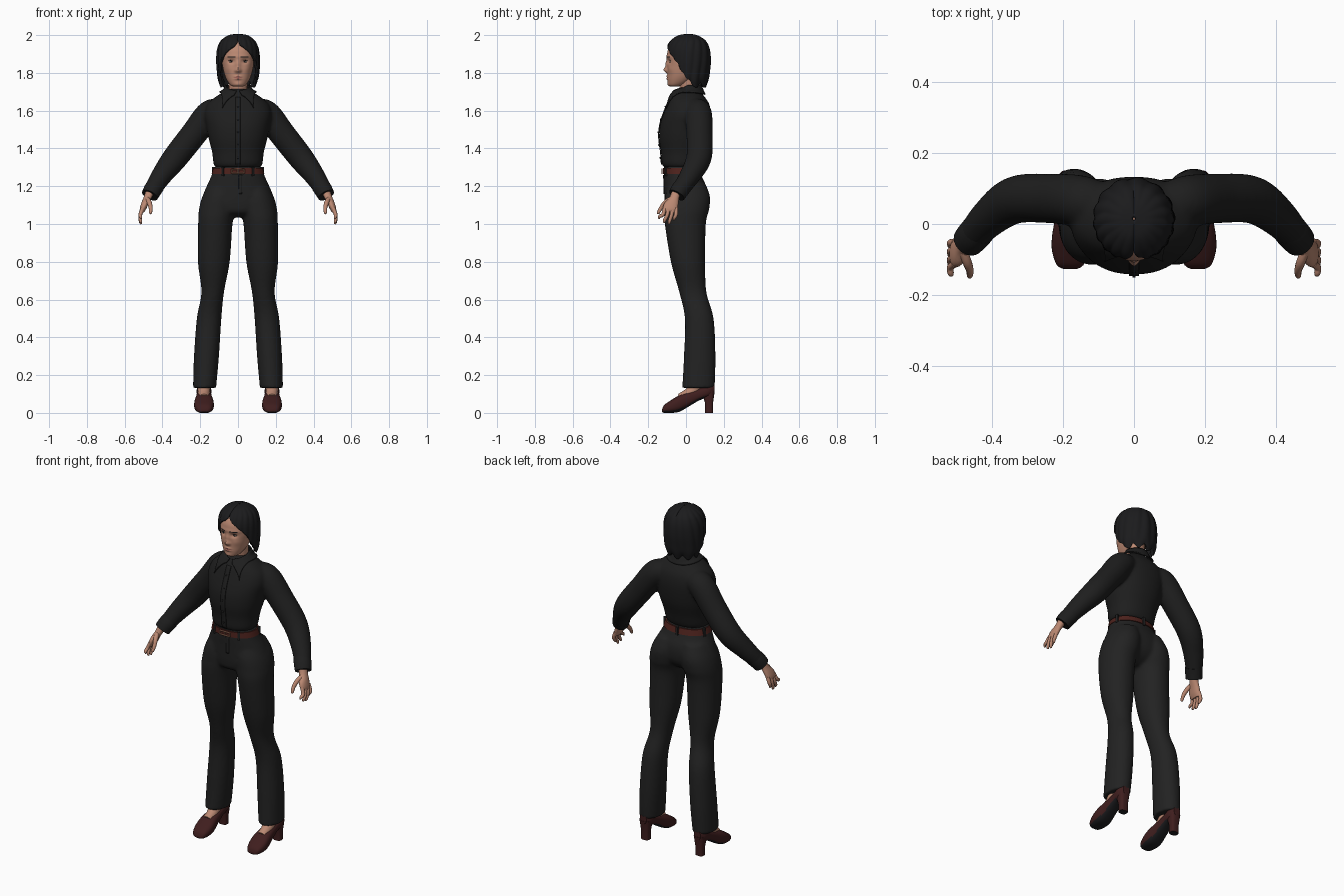
import bpy, bmesh, math
from mathutils import Vector
from mathutils.bvhtree import BVHTree

if "Cube" in bpy.data.objects:
    bpy.data.objects.remove(bpy.data.objects["Cube"])


def material(name, *rgb):
    m = bpy.data.materials.new(name)
    m.diffuse_color = (*rgb, 1)
    m.use_nodes = True
    m.node_tree.nodes["Principled BSDF"].inputs["Base Color"].default_value = m.diffuse_color
    return m


SKIN = material("skin", .50, .25, .17)
HAIR = material("hair_black", .011, .011, .012)
SHIRT = material("shirt_black", .013, .013, .013)
CLOTH = material("trouser_black", .016, .016, .016)
BELT = material("belt_brown", .075, .016, .012)
METAL = material("buckle_copper", .35, .16, .10)
SHOE = material("shoe_oxblood", .05, .013, .013)
SOLE = material("sole_dark", .012, .012, .014)
LIPS = material("lips", .38, .14, .11)
EYE = material("eye_white", .45, .38, .34)


def gauss(d, s):
    return math.exp(-(d / s) ** 2)


def spline(table, n):
    """Smooth samples through the rows of a table."""
    out, k = [], len(table) - 1
    for i in range(n):
        f = i / (n - 1) * k
        j = min(int(f), k - 1)
        t = f - j
        rows = (table[max(j - 1, 0)], table[j], table[j + 1], table[min(j + 2, k)])
        out.append([.5 * (2 * b + (c - a) * t + (2*a - 5*b + 4*c - d) * t * t
                    + (3*b - a - 3*c + d) * t ** 3) for a, b, c, d in zip(*rows)])
    return out


def ring(c, u, v, e=2, n=32):
    """Superellipse around c with half axes u and v."""
    pts = []
    for i in range(n):
        a = 2 * math.pi * i / n
        x, y = math.cos(a), math.sin(a)
        pts.append(Vector(c) + Vector(u) * math.copysign(abs(x) ** (2 / e), x)
                   + Vector(v) * math.copysign(abs(y) ** (2 / e), y))
    return pts


def mesh_object(name, verts, faces, mats, rule=None, angle=50):
    bm = bmesh.new()
    bv = [bm.verts.new(v) for v in verts]
    for f in faces:
        bm.faces.new([bv[i] for i in f])
    bmesh.ops.recalc_face_normals(bm, faces=bm.faces)
    bm.normal_update()
    if rule:
        for f in bm.faces:
            f.material_index = rule(f.calc_center_median(), f.normal)
    me = bpy.data.meshes.new(name)
    bm.to_mesh(me)
    bm.free()
    for m in mats:
        me.materials.append(m)
    me.shade_smooth()
    me.set_sharp_from_angle(angle=math.radians(angle))
    ob = bpy.data.objects.new(name, me)
    bpy.context.collection.objects.link(ob)
    return ob


def loft(name, rings, mats, rule=None, angle=50):
    n = len(rings[0])
    faces = [(r*n + i, r*n + (i+1) % n, (r+1)*n + (i+1) % n, (r+1)*n + i)
             for r in range(len(rings) - 1) for i in range(n)]
    faces += [tuple(range(n)), tuple(range((len(rings) - 1) * n, len(rings) * n))]
    return mesh_object(name, [p for r in rings for p in r], faces, mats, rule, angle)


def stack(table, n, s=1, e=2.2, seg=40):
    """Horizontal rings from rows of z, centre x, half width, front y, back y."""
    return [ring((s*cx, (yf+yb)/2, z), (w, 0, 0), (0, (yb-yf)/2, 0), e, seg)
            for z, cx, w, yf, yb in spline(table, n)]


def tube(table, n, s=1, seg=24):
    """Round rings along a path of x, y, z, radius."""
    rows = spline(table, n)
    pts = [Vector((s*r[0], r[1], r[2])) for r in rows]
    out = []
    for i, p in enumerate(pts):
        t = (pts[min(i+1, n-1)] - pts[max(i-1, 0)]).normalized()
        u = t.cross(Vector((0, 1, .1))).normalized()
        out.append(ring(p, u * rows[i][3], t.cross(u) * rows[i][3], 2, seg))
    return out


def patch(name, fn, nu, nv, mat, thick):
    """Thickened sheet from a function of u and v."""
    verts = [fn(i / nu, j / nv) for j in range(nv + 1) for i in range(nu + 1)]
    w = nu + 1
    faces = [(j*w+i, j*w+i+1, (j+1)*w+i+1, (j+1)*w+i) for j in range(nv) for i in range(nu)]
    ob = mesh_object(name, verts, faces, [mat], angle=60)
    mod = ob.modifiers.new("thickness", "SOLIDIFY")
    mod.thickness, mod.offset = thick, 0
    return ob


def fuse(parts, name, voxel):
    """Merge overlapping parts into one soft skin."""
    with bpy.context.temp_override(active_object=parts[0], object=parts[0],
                                   selected_editable_objects=parts, selected_objects=parts):
        bpy.ops.object.join()
    ob = parts[0]
    ob.name = name
    mod = ob.modifiers.new("fuse", "REMESH")
    mod.mode, mod.voxel_size, mod.use_smooth_shade = "VOXEL", voxel, True
    mod = ob.modifiers.new("soften", "SMOOTH")
    mod.factor, mod.iterations = .5, 5
    return ob


def surface(ob):
    return BVHTree.FromObject(ob, bpy.context.evaluated_depsgraph_get())


def front(tree, x, z, lift):
    hit = tree.ray_cast(Vector((x, -1, z)), Vector((0, 1, 0)))[0]
    return Vector((x, (hit.y if hit else -.06) - lift, z))


def ball(name, c, r, mat):
    rings = [ring((c[0], c[1], c[2] + r[2]*math.cos(t)), (r[0]*math.sin(t), 0, 0),
             (0, r[1]*math.sin(t), 0), 2, 16) for t in [.05 + 3.04*i/10 for i in range(11)]]
    return loft(name, rings, [mat])


# Shirt: torso and sleeves
torso = [(1.30, 0, .118, -.115, .065), (1.32, 0, .13, -.128, .078), (1.38, 0, .137, -.132, .095),
         (1.45, 0, .155, -.142, .118), (1.52, 0, .168, -.138, .13), (1.58, 0, .178, -.12, .133),
         (1.63, 0, .165, -.10, .125), (1.665, 0, .13, -.085, .105), (1.695, 0, .085, -.062, .08),
         (1.715, 0, .055, -.045, .06)]
sleeve = [(.09, .055, 1.60, .06), (.15, .065, 1.583, .072), (.235, .072, 1.475, .070),
          (.333, .068, 1.35, .067), (.405, .02, 1.255, .055), (.462, -.042, 1.165, .043)]
shirt = fuse([loft("torso", stack(torso, 50), [SHIRT])] +
             [loft("sleeve", tube(sleeve, 36, s), [SHIRT]) for s in (-1, 1)], "shirt", .009)
skin_of_shirt = surface(shirt)
patch("placket", lambda u, v: front(skin_of_shirt, (u - .5) * .028, 1.315 + .355 * v, .003),
      2, 30, SHIRT, .005)
for i in range(5):
    p = front(skin_of_shirt, 0, 1.35 + .068 * i, .007)
    ball("shirt_button", p, (.005, .003, .005), CLOTH)


def collar(u, v):
    a = (u - .5) * 2 * math.pi * .965
    sa, ca = math.sin(a), math.cos(a)
    top = Vector((.062 * sa, .012 + .066 * ca, 1.735 - .04 * max(0, -ca)))
    low = Vector((.09 * sa, .015 + .085 * ca, 1.685))
    tip = Vector((math.copysign(.083, a), -.105, 1.612))
    p = top.lerp(low.lerp(tip, gauss(abs(a) - 2.55, .33)), v)
    loc, nor, _, _ = skin_of_shirt.find_nearest(p)
    return loc + nor * .009 if (p - loc).dot(nor) < .009 else p


patch("collar", collar, 72, 6, SHIRT, .007)

# Trousers: hips and two flared legs
hips = [(1.035, 0, .05, -.05, .03), (1.06, 0, .13, -.10, .075), (1.1, 0, .185, -.112, .105),
        (1.15, 0, .185, -.115, .113), (1.2, 0, .166, -.116, .107), (1.25, 0, .143, -.118, .085),
        (1.305, 0, .124, -.117, .066)]
leg = [(.132, .177, .061, -.02, .152), (.3, .167, .066, -.011, .156), (.5, .153, .065, -.006, .146),
       (.64, .134, .06, -.036, .108), (.8, .128, .084, -.08, .102), (1.0, .12, .091, -.112, .105),
       (1.08, .108, .098, -.114, .123), (1.15, .095, .092, -.11, .126), (1.22, .08, .07, -.09, .10)]
trousers = fuse([loft("hips", stack(hips, 30), [CLOTH])] +
                [loft("leg", stack(leg, 60, s, 2.1), [CLOTH]) for s in (-1, 1)], "trousers", .009)
skin_of_trousers = surface(trousers)
patch("fly", lambda u, v: front(skin_of_trousers, .004 + u * .018, 1.16 + .1 * v, .001),
      2, 10, CLOTH, .004)

# Belt, loops and buckle
belt = [(1.264, 0, .140, -.123, .085), (1.297, 0, .131, -.122, .076)]
loft("belt", stack(belt, 3, e=2.2, seg=64), [BELT], angle=30)
for deg in (-125, -55, 20, 160, 90):
    a = math.radians(deg)
    c = (.138 * math.cos(a), -.021 + .103 * math.sin(a), 1.278)
    out = Vector((math.cos(a), math.sin(a), 0))
    side = Vector((-out.y, out.x, 0))
    loft("belt_loop", [ring((c[0], c[1], z), side * .007, out * .008, 8, 16)
                       for z in (1.255, 1.303)], [CLOTH])
for z in (1.269, 1.291):
    loft("buckle_bar", tube([(-.033, -.127, z, .004), (.033, -.127, z, .004)], 2, 1, 10), [METAL])
for x in (-.033, 0, .033):
    loft("buckle_post", tube([(x, -.127, 1.268, .004), (x, -.127, 1.292, .004)], 2, 1, 10), [METAL])

# Shoes: rows of y, bottom, top, half width
shoe = [(-.127, .006, .018, .018), (-.115, 0, .042, .038), (-.075, 0, .07, .051),
        (-.035, .006, .094, .051), (.015, .034, .112, .043), (.07, .066, .13, .038),
        (.12, .084, .15, .038), (.15, .10, .15, .022)]
for s in (-1, 1):
    x = .18 * s
    loft("shoe_upper", [ring((x, y, (b + t) / 2), (w, 0, 0), (0, 0, (t - b) / 2), 2.6)
                        for y, b, t, w in spline(shoe, 30)], [SHOE, SOLE],
         lambda c, n: int(n.z < -.6 and c.y < .1))
    loft("shoe_heel", [ring((x, y, z), (w, 0, 0), (0, d, 0), 3)
                       for z, y, w, d in ((0, .122, .025, .021), (.05, .122, .025, .021),
                                          (.115, .118, .034, .034))],
         [SHOE, SOLE], lambda c, n: int(n.z < -.9 and c.z < .01))
    loft("foot", tube([(.18, -.03, .075, .028), (.18, .015, .1, .031), (.18, .05, .14, .034),
                       (.175, .06, .22, .035)], 12, s), [SKIN])

# Cuffs and hands
palm = [(1.175, .464, .024, -.075, -.025), (1.14, .478, .022, -.088, -.036),
        (1.11, .492, .02, -.115, -.04), (1.08, .503, .017, -.122, -.045), (1.06, .508, .010, -.116, -.05)]
for s in (-1, 1):
    loft("cuff", tube([(.437, -.015, 1.202, .048), (.452, -.032, 1.18, .048),
                       (.467, -.049, 1.152, .045)], 6, s), [SHIRT])
    loft("palm", stack(palm, 16, s, seg=24), [SKIN])
    for i, z in enumerate((1.028, 1.006, 1.0, 1.02)):
        y = -.112 + .02 * i
        loft("finger", tube([(.504, y, 1.085, .0105), (.517, y - .01 + .003 * i, 1.05, .010),
                             (.516, y - .028 + .006 * i, z + .012, .0085),
                             (.512, y - .03 + .006 * i, z, .004)], 12, s, 12), [SKIN])
    loft("thumb", tube([(.482, -.075, 1.135, .013), (.470, -.108, 1.115, .013),
                        (.462, -.132, 1.085, .0105), (.463, -.146, 1.06, .008),
                        (.464, -.149, 1.053, .004)], 14, s, 12), [SKIN])

# Neck and head with sculpted face
loft("neck", tube([(0, .03, 1.66, .053), (0, .015, 1.72, .049), (0, .01, 1.80, .052)], 10), [SKIN])
skull = [(1.728, 0, .026, -.082, -.04), (1.737, 0, .042, -.092, -.01), (1.76, 0, .058, -.097, .03),
         (1.79, 0, .071, -.098, .06), (1.83, 0, .081, -.099, .085), (1.87, 0, .086, -.101, .095),
         (1.92, 0, .083, -.096, .10), (1.96, 0, .065, -.07, .08), (1.985, 0, .03, -.03, .04)]
face = stack(skull, 76, seg=96)
for r in face:
    for p in r:
        if p.y < 0:
            x, z, k = abs(p.x), p.z, min(1, -p.y / .06)
            p.y -= k * (gauss(x, .012) * (.019 * gauss(z - 1.815, .014) + .009 * gauss(z - 1.843, .022))
                        + .005 * gauss(x - .013, .007) * gauss(z - 1.811, .008)
                        - .011 * gauss(x - .035, .018) * gauss(z - 1.861, .012)
                        + .003 * gauss(z - 1.886, .010) + .004 * gauss(x - .05, .02) * gauss(z - 1.82, .02)
                        + .007 * gauss(x, .017) * (gauss(z - 1.781, .005) + gauss(z - 1.768, .005))
                        + .005 * gauss(x, .02) * gauss(z - 1.738, .012))


def face_paint(c, n):
    x = abs(c.x)
    if c.y < -.05 and x < .023 and abs(c.z - 1.7745) < .0095 * (1 - x / .03):
        return 1
    return 2 if c.y < -.04 and .016 < x < .056 and abs(c.z - 1.885 + 1.5 * (x - .036) ** 2) < .0032 else 0


head = loft("head", face, [SKIN, LIPS, HAIR], face_paint)
skin_of_head = surface(head)
for x in (-.035, .035):
    p = front(skin_of_head, x, 1.86, -.001)
    ball("eye", p, (.014, .004, .0055), EYE)
    ball("iris", p, (.0055, .0052, .0052), HAIR)
    ball("upper_lash", p + Vector((0, 0, .005)), (.016, .0055, .0022), HAIR)

# Hair: rows of z, half width, front y, back y, opening angle in degrees
locks = spline([(1.998, .004, .01, .02, 0), (1.992, .05, -.04, .06, 0), (1.97, .085, -.078, .10, 2),
                (1.945, .102, -.098, .118, 9), (1.91, .112, -.107, .128, 33), (1.86, .115, -.104, .131, 56),
                (1.81, .112, -.093, .126, 70), (1.77, .106, -.08, .12, 82), (1.738, .092, -.06, .108, 93)], 41)


def hair(u, v):
    z, w, yf, yb, gap = locks[round(v * 40)]
    g = math.radians(max(gap, 0))
    a = g + (2 * math.pi - 2 * g) * u
    k = 1 + .022 * min(1, v * 4) * math.sin(17 * a + 9 * v * math.sin(a)) - .08
    k += .03 * v ** 6 * math.sin(5 * a)
    y = (yf + yb) / 2 - (yb - yf) / 2 * math.cos(a) * k
    return Vector((w * math.sin(a) * k, y, z - .008 * (1 - v) * gauss(math.sin(a), .1)
                   + .014 * v ** 5 * math.sin(9 * a)))


patch("hair", hair, 120, 40, HAIR, .017)
